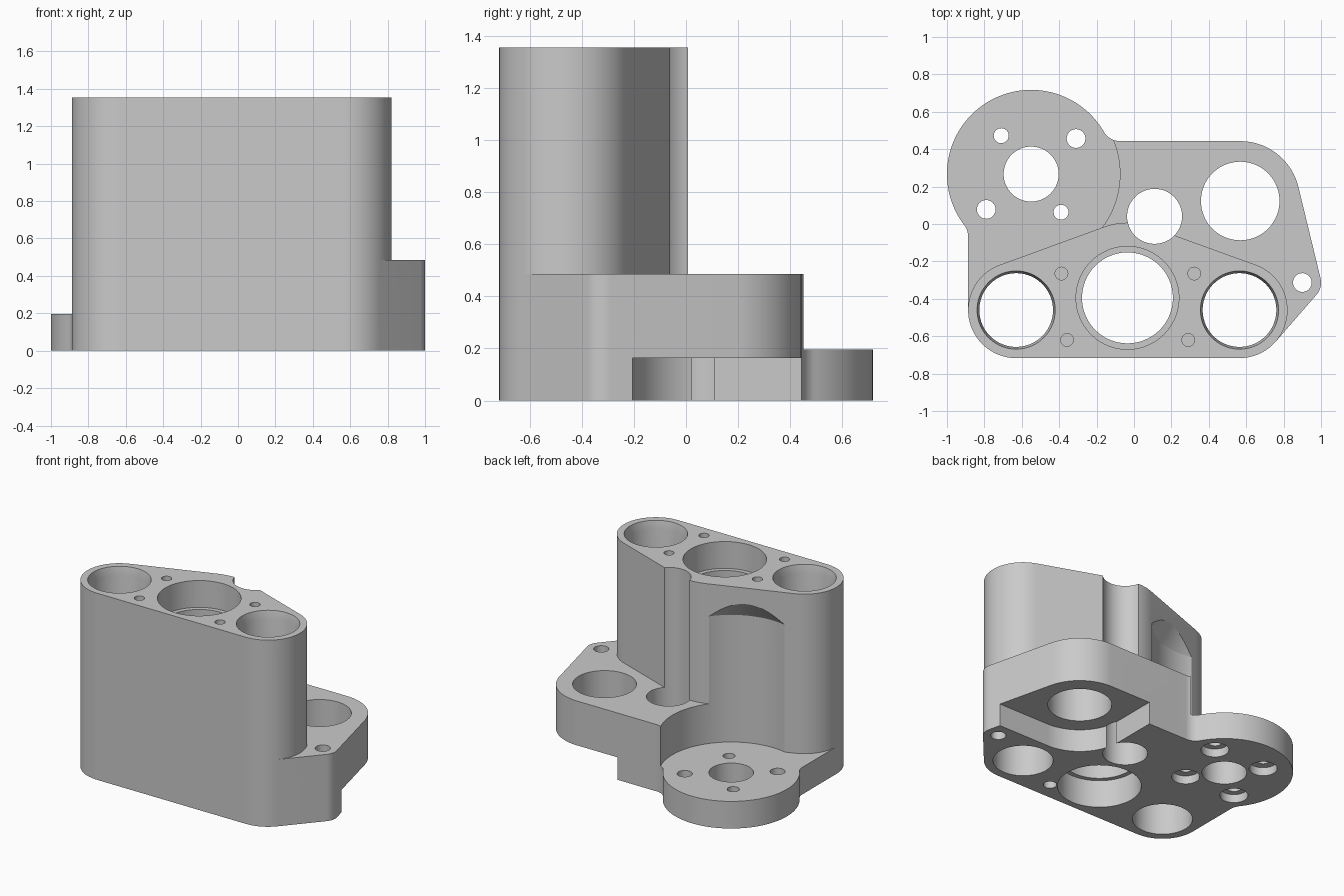
import bpy, bmesh, math
from mathutils import Vector
from mathutils.geometry import convex_hull_2d

if "Cube" in bpy.data.objects:
    bpy.data.objects.remove(bpy.data.objects["Cube"])

TOP, BLOCK_TOP, PLATE_TOP = 1.355, 0.485, 0.197
LEFT, RIGHT, MIDDLE = (-0.63, -0.46), (0.564, -0.46), (-0.035, -0.395)
FLANGE, CORNER, EAR, PASSAGE = (-0.55, 0.267), (0.568, 0.123), (0.9, -0.313), (0.11, 0.041)
R_END, R_FLANGE, FILLET, BACK = 0.257, 0.45, 0.1, 0.443
STEPS = 96

metal = bpy.data.materials.new("grey metal")
metal.use_nodes = True
grey = (0.59, 0.59, 0.59, 1)
metal.diffuse_color = grey
metal.node_tree.nodes["Principled BSDF"].inputs["Base Color"].default_value = grey


def arc(centre, r, a0, a1, n=32):
    """Points along an arc, angles in radians."""
    return [(centre[0] + r * math.cos(a0 + (a1 - a0) * i / n),
             centre[1] + r * math.sin(a0 + (a1 - a0) * i / n)) for i in range(n + 1)]


def hull(circles, extra=()):
    """Convex outline around several circles and points."""
    pts = [Vector(p) for c, r in circles for p in arc(c, r, 0, math.tau, STEPS)[:-1]]
    pts += [Vector(p) for p in extra]
    return [tuple(pts[i]) for i in convex_hull_2d(pts)]


def finish(name, bm):
    bmesh.ops.recalc_face_normals(bm, faces=bm.faces[:])
    mesh = bpy.data.meshes.new(name)
    bm.to_mesh(mesh)
    bm.free()
    mesh.materials.append(metal)
    ob = bpy.data.objects.new(name, mesh)
    bpy.context.collection.objects.link(ob)
    return ob


def prism(name, outline, z0, z1):
    """Flat outline extruded upwards."""
    bm = bmesh.new()
    face = bm.faces.new([bm.verts.new((x, y, z0)) for x, y in outline])
    ext = bmesh.ops.extrude_face_region(bm, geom=[face])
    verts = [v for v in ext["geom"] if isinstance(v, bmesh.types.BMVert)]
    bmesh.ops.translate(bm, verts=verts, vec=(0, 0, z1 - z0))
    return finish(name, bm)


def turned(name, centre, profile, n=STEPS):
    """Round solid from (radius, height) pairs."""
    bm = bmesh.new()
    rings = []
    for r, z in profile:
        if r == 0:
            rings.append([bm.verts.new((*centre, z))] * n)
        else:
            rings.append([bm.verts.new((x, y, z)) for x, y in arc(centre, r, 0, math.tau, n)[:-1]])
    for low, high in zip(rings, rings[1:]):
        for i in range(n):
            j = (i + 1) % n
            corners = [low[i], low[j], high[j], high[i]]
            bm.faces.new(list(dict.fromkeys(corners)))
    for ring in (rings[0], rings[-1]):
        if ring[0] != ring[1]:
            bm.faces.new(ring)
    return finish(name, bm)


def combine(body, tool, operation):
    mod = body.modifiers.new(tool.name, "BOOLEAN")
    mod.operation, mod.solver, mod.object = operation, "EXACT", tool
    bpy.context.view_layer.objects.active = body
    bpy.ops.object.modifier_apply(modifier=mod.name)
    bpy.data.objects.remove(tool)


# Tall tower around the three bores, flat along the front
front = LEFT[1] - R_END
r_mid = (0.007 - front) / 2
body = prism("gear_housing", hull([(LEFT, R_END), (RIGHT, R_END), ((MIDDLE[0], front + r_mid), r_mid)]), 0, TOP)

# Mid-height block with rounded corner and mounting ear
block = prism("side_block", hull([(RIGHT, R_END), (EAR, 0.1), (CORNER, BACK - CORNER[1])],
                                 [(-0.2, BACK), (-0.2, RIGHT[1])]), 0, BLOCK_TOP)
combine(body, block, "UNION")

# Fillets that blend the round flange into the body
reach = R_FLANGE + FILLET
rise = BACK + FILLET - FLANGE[1]
back_fillet = (FLANGE[0] + math.sqrt(reach ** 2 - rise ** 2), BACK + FILLET)
a_back = math.asin(rise / reach)
back_blend = arc(back_fillet, FILLET, math.pi * 1.5, math.pi + a_back, 12)
side = LEFT[0] - R_END
run = side - FILLET - FLANGE[0]
side_fillet = (side - FILLET, FLANGE[1] - math.sqrt(reach ** 2 - run ** 2))
a_side = math.atan2(side_fillet[1] - FLANGE[1], run) % math.tau
combine(body, prism("corner_blend", [(-0.2, 0), (0, 0), (0, BACK)] + back_blend, 0, BLOCK_TOP), "UNION")

# Clearance above the flange, ending in a cone
combine(body, turned("clearance", FLANGE, [(0.475, PLATE_TOP), (0.475, 1.12), (0, 1.86)]), "DIFFERENCE")

# Low round flange
outline = [(side, LEFT[1]), (0, LEFT[1]), (0, BACK)] + back_blend
outline += arc(FLANGE, R_FLANGE, a_back, a_side, STEPS)[1:-1]
outline += arc(side_fillet, FILLET, a_side - math.pi, 0, 12)
combine(body, prism("flange_plate", outline, 0, PLATE_TOP), "UNION")

# Pocket under the block, open to the back and side
r_pocket = 0.328
pocket = arc(CORNER, r_pocket, math.pi, math.pi * 1.5)
pocket += [(1.2, CORNER[1] - r_pocket), (1.2, 0.6), (CORNER[0] - r_pocket, 0.6)]
combine(body, prism("pocket", pocket, -0.1, 0.163), "DIFFERENCE")

# Bores: chamfered ends and a stepped middle
for end in (LEFT, RIGHT):
    combine(body, turned("end_bore", end, [(0.197, -0.1), (0.197, TOP - 0.06), (0.209, TOP),
                                           (0.209, TOP + 0.1)]), "DIFFERENCE")
combine(body, turned("middle_bore", MIDDLE, [(0.275, -0.1), (0.275, 0.2), (0.243, 0.2), (0.243, 1.16),
                                             (0.275, 1.16), (0.275, 1.5)]), "DIFFERENCE")

# Plain through holes
for centre, r in ((CORNER, 0.21), (PASSAGE, 0.147), (EAR, 0.05), (FLANGE, 0.147)):
    combine(body, turned("hole", centre, [(r, -0.1), (r, 1.5)]), "DIFFERENCE")

# Flange screw holes, counterbored from below
for x, y, r in ((-0.71, 0.472, 0.04), (-0.31, 0.457, 0.05), (-0.79, 0.078, 0.05), (-0.39, 0.063, 0.04)):
    combine(body, turned("screw_hole", (x, y), [(0.092, -0.1), (0.092, 0.06), (r, 0.06), (r, 0.3)], 40),
            "DIFFERENCE")

# Blind holes in the tower top, and one in the underside
for x, y in ((-0.388, -0.265), (0.322, -0.265), (-0.358, -0.62), (0.29, -0.62)):
    combine(body, turned("blind_hole", (x, y), [(0.034, TOP - 0.25), (0.034, 1.5)], 32), "DIFFERENCE")
combine(body, turned("dowel_hole", (0.225, -0.59), [(0.044, -0.1), (0.044, 0.2)], 32), "DIFFERENCE")

bpy.ops.object.select_all(action="DESELECT")
body.select_set(True)
bpy.context.view_layer.objects.active = body
bpy.ops.object.shade_smooth_by_angle(angle=math.radians(25))
